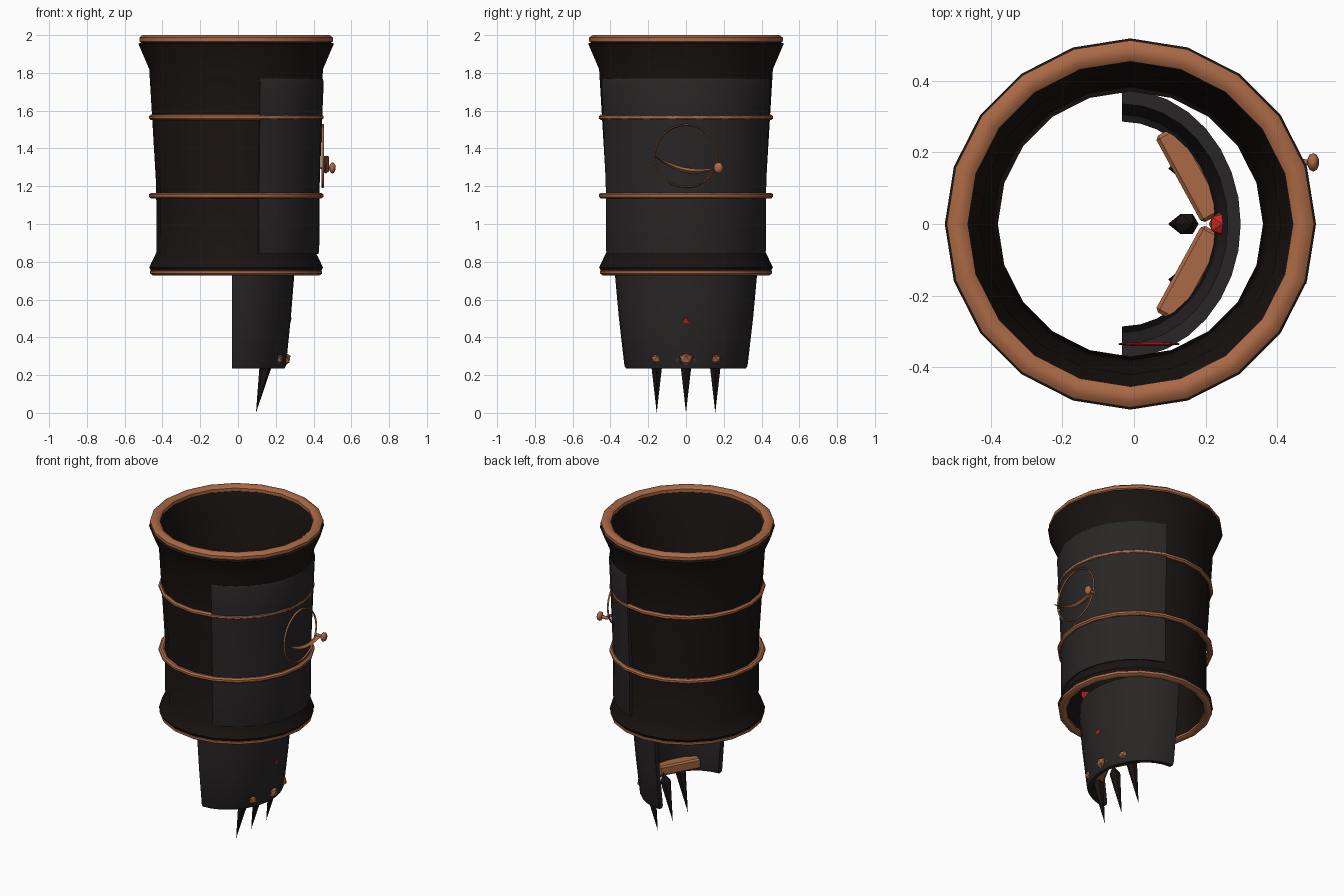
import bpy, bmesh
from math import sin, cos, pi, radians
from mathutils import Vector, Matrix

if "Cube" in bpy.data.objects:
    bpy.data.objects.remove(bpy.data.objects["Cube"])

def mat(name, c):
    m = bpy.data.materials.new(name)
    m.diffuse_color = (*c, 1)
    m.use_nodes = True
    m.node_tree.nodes["Principled BSDF"].inputs["Base Color"].default_value = m.diffuse_color
    return m

LEATHER = mat("dark_leather", (0.010, 0.007, 0.006))
PLATE = mat("dark_plate", (0.022, 0.019, 0.019))
COPPER = mat("copper", (0.40, 0.14, 0.06))
RED = mat("red_gem", (0.55, 0.02, 0.015))

def finish(bm, name, m, angle=40):
    bmesh.ops.recalc_face_normals(bm, faces=bm.faces)
    me = bpy.data.meshes.new(name)
    bm.to_mesh(me)
    bm.free()
    ob = bpy.data.objects.new(name, me)
    bpy.context.collection.objects.link(ob)
    me.materials.append(m)
    if angle:
        bpy.ops.object.select_all(action='DESELECT')
        ob.select_set(True)
        bpy.context.view_layer.objects.active = ob
        bpy.ops.object.shade_smooth_by_angle(angle=radians(angle))
    return ob

def lathe(name, m, profile, cx=-0.01, sx=1, a0=0, a1=360, n=20, angle=40):
    """Sweep a closed (radius, z) outline about z, fully or over an arc."""
    bm = bmesh.new()
    full = a1 - a0 == 360
    rows = []
    for i in range(n if full else n + 1):
        a = radians(a0 + (a1 - a0) * i / n)
        rows.append([bm.verts.new((cx + sx * r * cos(a), r * sin(a), z)) for r, z in profile])
    k = len(profile)
    for i in range(n):
        p, q = rows[i], rows[(i + 1) % len(rows)]
        for j in range(k):
            bm.faces.new((p[j], q[j], q[(j + 1) % k], p[(j + 1) % k]))
    if not full:
        bm.faces.new(rows[0])
        bm.faces.new(rows[-1])
    return finish(bm, name, m, angle)

def hoop(name, r, z, w, h, sides=8):
    prof = [(r + w * cos(2 * pi * (j + .5) / sides), z + h * sin(2 * pi * (j + .5) / sides))
            for j in range(sides)]
    return lathe(name, COPPER, prof)

def blob(name, m, loc, scale, subdiv=1, angle=0):
    bm = bmesh.new()
    bmesh.ops.create_icosphere(bm, subdivisions=subdiv, radius=1,
                               matrix=Matrix.Translation(loc) @ Matrix.Diagonal((*scale, 1)))
    return finish(bm, name, m, angle)

# Forearm sleeve with flared ends, open right through
lathe("sleeve", LEATHER, [
    (0.445, 0.74), (0.46, 0.77), (0.422, 0.85), (0.423, 1.2), (0.445, 1.57), (0.46, 1.82), (0.518, 1.955),
    (0.46, 1.975), (0.42, 1.82), (0.385, 1.2), (0.37, 0.85), (0.41, 0.745)])

# Copper rims and bands
hoop("top_rim", 0.483, 1.977, 0.032, 0.025)
hoop("bottom_rim", 0.432, 0.744, 0.025, 0.017)
for i, z in enumerate((1.15, 1.565)):
    hoop(f"band_{i}", 0.444, z, 0.019, 0.016)

# Curved plate on the outer side of the sleeve
lathe("forearm_plate", PLATE, [
    (0.435, 0.84), (0.440, 0.86), (0.442, 1.2), (0.456, 1.57), (0.464, 1.75), (0.458, 1.77),
    (0.435, 1.765), (0.41, 1.2), (0.40, 0.85)], a0=-74, a1=74, n=16)

# Half-round hand guard hanging below
lathe("hand_guard", PLATE, [
    (0.318, 0.235), (0.326, 0.25), (0.355, 0.5), (0.376, 0.73), (0.376, 0.78),
    (0.335, 0.78), (0.335, 0.73), (0.318, 0.5), (0.286, 0.25), (0.292, 0.235)],
    cx=-0.033, sx=0.88, a0=-90, a1=90, n=16)

# Emblem: thin ring standing on the plate
bm = bmesh.new()
N, S = 40, 6
grid = [[bm.verts.new((0.449 + 0.006 * cos(2 * pi * j / S),
                       (0.165 + 0.005 * sin(2 * pi * j / S)) * cos(2 * pi * i / N),
                       1.36 + (0.165 + 0.005 * sin(2 * pi * j / S)) * sin(2 * pi * i / N)))
         for j in range(S)] for i in range(N)]
for i in range(N):
    for j in range(S):
        a, b = grid[i], grid[(i + 1) % N]
        bm.faces.new((a[j], b[j], b[(j + 1) % S], a[(j + 1) % S]))
finish(bm, "emblem_ring", COPPER, 60)

# Emblem: crescent blade, thick in the middle, tapering to points
bm = bmesh.new()
rows = []
for i in range(15):
    t = i / 14
    y = -0.168 + 0.338 * t
    z = 1.358 - 0.062 * t - 0.043 * sin(pi * t)
    w = 0.002 + 0.012 * sin(pi * t)
    rows.append([bm.verts.new(p) for p in ((0.482, y, z), (0.465, y, z + w),
                                           (0.448, y, z), (0.465, y, z - w))])
for a, b in zip(rows, rows[1:]):
    for j in range(4):
        bm.faces.new((a[j], b[j], b[(j + 1) % 4], a[(j + 1) % 4]))
bm.faces.new(rows[0])
bm.faces.new(rows[-1])
finish(bm, "emblem_crescent", COPPER, 30)

# Emblem knob and its stem
blob("emblem_knob", COPPER, (0.50, 0.172, 1.297), (0.017, 0.026, 0.03), 2, 60)
blob("emblem_knob_stem", COPPER, (0.465, 0.172, 1.297), (0.03, 0.01, 0.01), 2, 60)

# Knuckle bars, studs and claws
for s in (-1, 1):
    d, nrm = Vector((0.48, -0.877 * s, 0)), Vector((0.877, 0.48 * s, 0))
    rot = Matrix((d, nrm, (0, 0, 1))).transposed().to_4x4()
    centre = Vector((0.125, 0.122 * s, 0.295)) + nrm * 0.038
    bm = bmesh.new()
    bmesh.ops.create_cube(bm, size=1, matrix=Matrix.Translation(centre) @ rot
                          @ Matrix.Diagonal((0.275, 0.078, 0.065, 1)))
    bmesh.ops.bevel(bm, geom=bm.edges[:], offset=0.01, segments=1, affect='EDGES')
    finish(bm, f"knuckle_bar_{s}", COPPER, 0)

for y, x, r in ((-0.155, 0.212, 0.03), (0, 0.247, 0.038), (0.155, 0.212, 0.03)):
    blob(f"knuckle_stud_{y}", COPPER, (x, y, 0.285), (r * 0.9, r, r))
    # six-sided claw raked back toward its tip
    bm = bmesh.new()
    tip = bm.verts.new((0.095, y, 0.0))
    ring = [bm.verts.new((0.147 + 0.033 * cos(k * pi / 3), y + 0.033 * sin(k * pi / 3), 0.25))
            for k in range(6)]
    top = bm.verts.new((0.165, y, 0.30))
    for k in range(6):
        bm.faces.new((tip, ring[(k + 1) % 6], ring[k]))
        bm.faces.new((top, ring[k], ring[(k + 1) % 6]))
    finish(bm, f"claw_{y}", LEATHER, 0)

# Red gem through the guard, and a thin red mark inside the sleeve
blob("guard_gem", RED, (0.247, 0, 0.49), (0.042, 0.036, 0.03))
blob("inner_gem", RED, (0.042, -0.335, 0.95), (0.09, 0.006, 0.04), 2)
